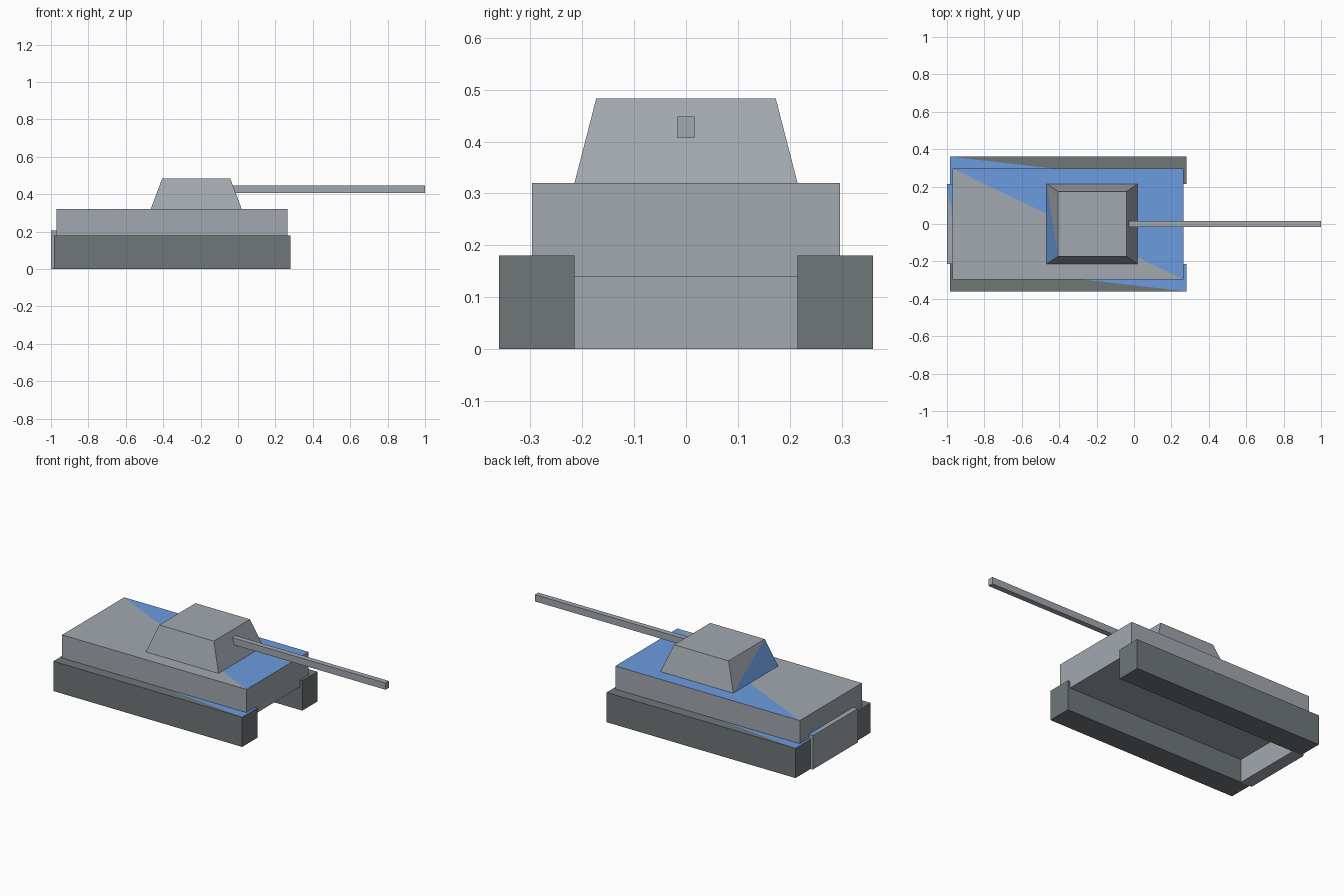
import bpy, bmesh
from mathutils import Vector

cube = bpy.data.objects.get("Cube")
if cube:
    bpy.data.objects.remove(cube, do_unlink=True)


def material(name, rgb):
    mat = bpy.data.materials.new(name)
    mat.use_nodes = True
    mat.diffuse_color = (*rgb, 1)
    mat.node_tree.nodes["Principled BSDF"].inputs["Base Color"].default_value = (*rgb, 1)
    return mat


grey = material("armour grey", (0.365, 0.395, 0.435))
dark = material("track grey", (0.162, 0.183, 0.186))
blue = material("accent blue", (0.147, 0.333, 0.74))


def block(name, mat, x, y, z, taper=(0, 0), split=None, blue_side=None):
    """Box between ranges, with its top drawn in by taper.
    The face looking along split is cut corner to corner, and the half
    lying towards blue_side is painted blue."""
    bm = bmesh.new()
    bmesh.ops.create_cube(bm, size=1)
    # unit corners first, so that the cut can be chosen by simple directions
    if split:
        n, s = Vector(split), Vector(blue_side)
        face = max(bm.faces, key=lambda f: f.normal.dot(n))
        ends = sorted(face.verts, key=lambda v: abs(v.co.dot(s)))[:2]
        bmesh.ops.connect_verts(bm, verts=ends)
        halves = [f for f in bm.faces if f.normal.dot(n) > 0.9]
        max(halves, key=lambda f: f.calc_center_median().dot(s)).material_index = 1
    for v in bm.verts:
        tx, ty = taper if v.co.z > 0 else (0, 0)
        v.co = (x[1] - tx if v.co.x > 0 else x[0] + tx,
                y[1] - ty if v.co.y > 0 else y[0] + ty,
                z[1] if v.co.z > 0 else z[0])
    mesh = bpy.data.meshes.new(name)
    bm.to_mesh(mesh)
    bm.free()
    mesh.materials.append(mat)
    mesh.materials.append(blue)
    obj = bpy.data.objects.new(name, mesh)
    bpy.context.collection.objects.link(obj)
    return obj


UP, REAR = (0, 0, 1), (-1, 0, 0)

# Tracks, with half of each top painted
block("left_track", dark, (-0.985, 0.28), (0.215, 0.36), (0, 0.18),
      split=UP, blue_side=(-1, -1, 0))
block("right_track", dark, (-0.985, 0.28), (-0.36, -0.215), (0, 0.18),
      split=UP, blue_side=(1, 1, 0))

# Hull and tail plate
block("hull", grey, (-0.97, 0.265), (-0.297, 0.297), (0.14, 0.32),
      split=UP, blue_side=(1, 1, 0))
block("tail_plate", grey, (-1, -0.925), (-0.215, 0.215), (0, 0.205),
      split=UP, blue_side=(1, 1, 0))

# Turret with sloped sides, and gun barrel
block("turret", grey, (-0.467, 0.02), (-0.215, 0.215), (0.32, 0.483),
      taper=(0.061, 0.042), split=REAR, blue_side=(0, -1, -1))
block("gun_barrel", grey, (-0.1, 1), (-0.016, 0.016), (0.407, 0.448))
